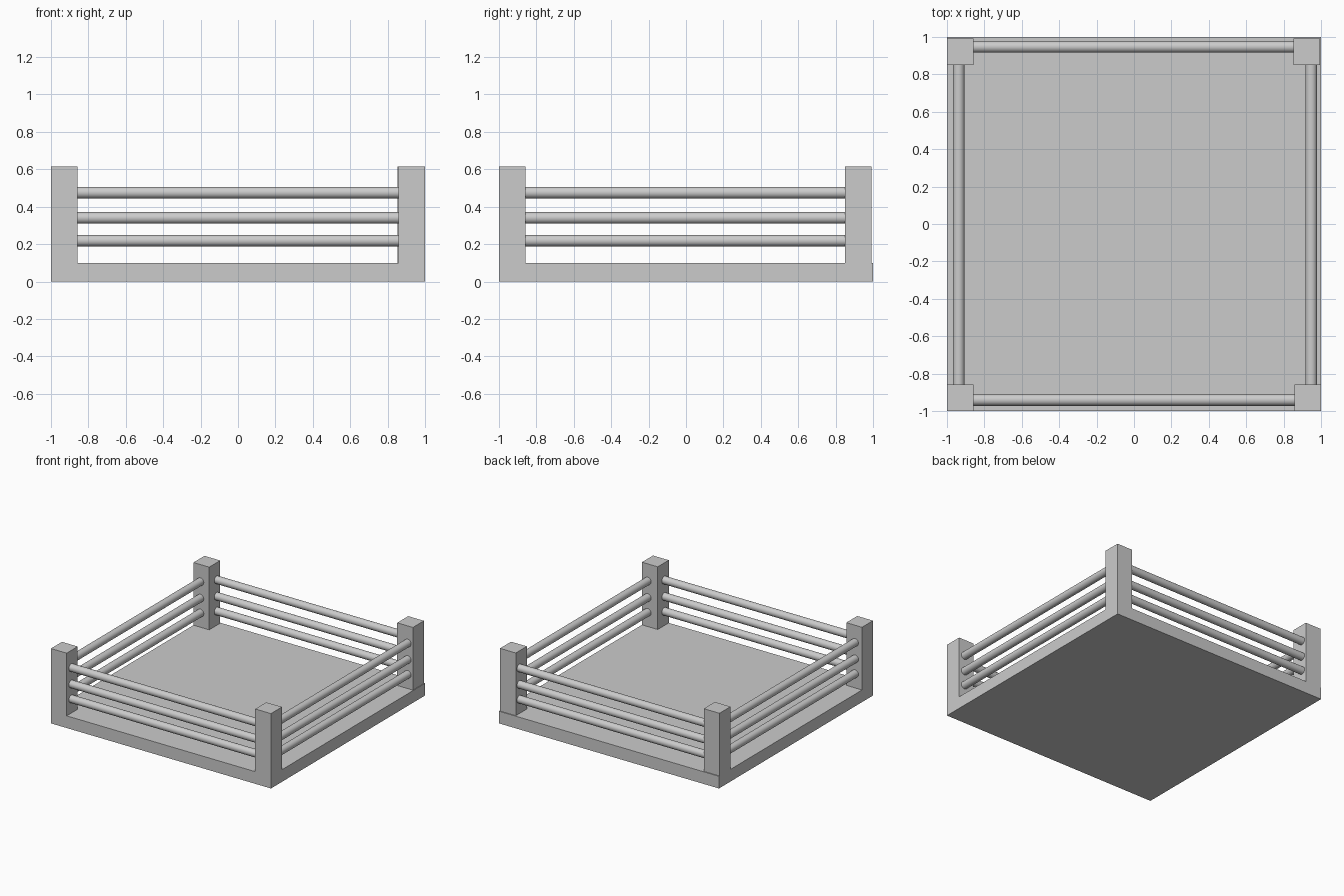
import bpy
import math

if "Cube" in bpy.data.objects:
    bpy.data.objects.remove(bpy.data.objects["Cube"])


def box(name, x0, x1, y0, y1, z0, z1):
    bpy.ops.mesh.primitive_cube_add(size=1, location=((x0 + x1) / 2, (y0 + y1) / 2, (z0 + z1) / 2))
    ob = bpy.context.object
    ob.name = name
    ob.scale = (x1 - x0, y1 - y0, z1 - z0)
    bpy.ops.object.transform_apply(location=False, rotation=False, scale=True)


def rope(name, location, rotation):
    bpy.ops.mesh.primitive_cylinder_add(vertices=32, radius=0.031, depth=1.76,
                                        location=location, rotation=rotation)
    bpy.context.object.name = name
    bpy.ops.object.shade_smooth_by_angle(angle=math.radians(40))


# Square platform
box("platform", -1, 1, -1, 1, 0, 0.1)

# Corner posts; the back pair sits slightly inside the platform edge
W = 0.143
for name, x, y in (("front_left_post", -1, -1), ("front_right_post", 1 - W, -1),
                   ("back_left_post", -1, 0.993 - W), ("back_right_post", 0.995 - W, 0.993 - W)):
    box(name, x, x + W, y, y + W, 0.1, 0.615)

# Three ropes per side, ends buried in the posts
quarter = math.pi / 2
for level, z in (("lower", 0.218), ("middle", 0.34), ("upper", 0.475)):
    rope(f"front_{level}_rope", (0, -0.941, z), (0, quarter, 0))
    rope(f"back_{level}_rope", (0, 0.947, z), (0, quarter, 0))
    rope(f"left_{level}_rope", (-0.937, 0, z), (quarter, 0, 0))
    rope(f"right_{level}_rope", (0.948, 0, z), (quarter, 0, 0))
